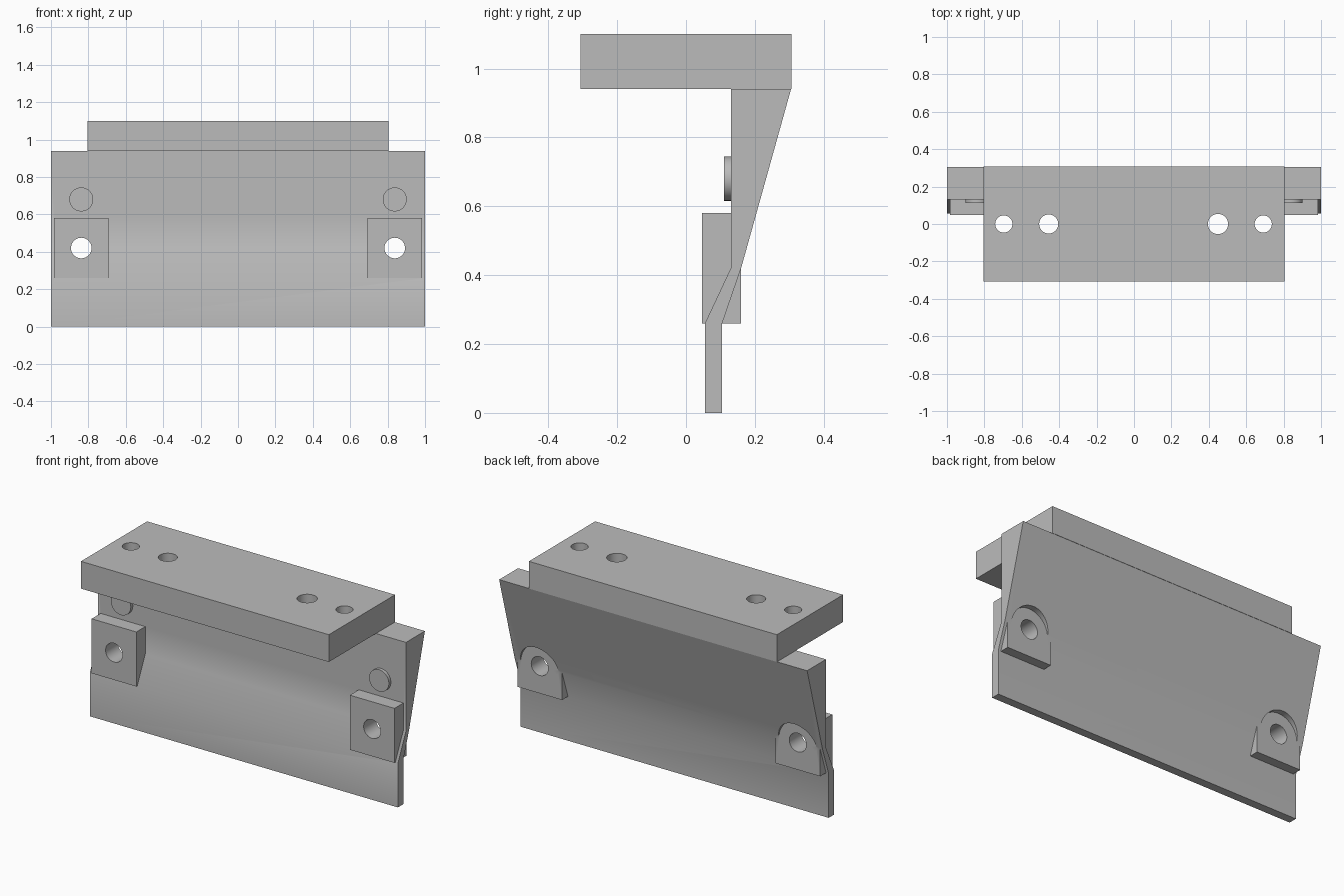
import bpy, bmesh, math
from mathutils import Matrix

cube = bpy.data.objects.get("Cube")
if cube:
    bpy.data.objects.remove(cube, do_unlink=True)

grey = bpy.data.materials.new("machined grey")
grey.use_nodes = True
COLOUR = (0.5, 0.5, 0.5, 1)
grey.diffuse_color = COLOUR
grey.node_tree.nodes["Principled BSDF"].inputs["Base Color"].default_value = COLOUR


def add_object(name, bm):
    bmesh.ops.recalc_face_normals(bm, faces=bm.faces)
    mesh = bpy.data.meshes.new(name)
    bm.to_mesh(mesh)
    bm.free()
    mesh.materials.append(grey)
    ob = bpy.data.objects.new(name, mesh)
    bpy.context.collection.objects.link(ob)
    return ob


def box(name, low, high):
    bm = bmesh.new()
    bmesh.ops.create_cube(bm, size=1)
    for v in bm.verts:
        v.co = [(a + b) / 2 + c * (b - a) for a, b, c in zip(low, high, v.co)]
    return add_object(name, bm)


def extrude_x(name, profile, half):
    """Sweep a (y, z) outline along x."""
    bm = bmesh.new()
    face = bm.faces.new([bm.verts.new((-half, y, z)) for y, z in profile])
    swept = bmesh.ops.extrude_face_region(bm, geom=[face])["geom"]
    moved = [g for g in swept if isinstance(g, bmesh.types.BMVert)]
    bmesh.ops.translate(bm, vec=(2 * half, 0, 0), verts=moved)
    return add_object(name, bm)


def cylinder(name, radius, centre, depth, along_y=True):
    bm = bmesh.new()
    bmesh.ops.create_cone(bm, cap_ends=True, segments=48, radius1=radius,
                          radius2=radius, depth=depth)
    turn = Matrix.Rotation(math.pi / 2, 4, 'X') if along_y else Matrix()
    bm.transform(Matrix.Translation(centre) @ turn)
    return add_object(name, bm)


def combine(target, tool, operation):
    mod = target.modifiers.new(operation.title(), 'BOOLEAN')
    mod.operation, mod.object, mod.solver = operation, tool, 'EXACT'
    bpy.context.view_layer.objects.active = target
    bpy.ops.object.modifier_apply(modifier=mod.name)
    bpy.data.objects.remove(tool, do_unlink=True)


def smooth(ob):
    bpy.ops.object.select_all(action='DESELECT')
    ob.select_set(True)
    bpy.context.view_layer.objects.active = ob
    bpy.ops.object.shade_smooth_by_angle(angle=math.radians(30))


# Tapered wall that thins towards a straight lower lip
wall = extrude_x("tapered_wall", [
    (0.305, 0.94), (0.16, 0.42), (0.105, 0.26), (0.105, 0),
    (0.055, 0), (0.055, 0.26), (0.13, 0.42), (0.13, 0.94)], 1)

# Bolt pads, each with a rounded spot face at the back and a through hole
for side in (-1, 1):
    x = side * 0.838
    combine(wall, box("pad", (x - 0.145, 0.047, 0.26), (x + 0.145, 0.16, 0.58)), 'UNION')
    combine(wall, cylinder("spot_face", 0.122, (x, 0.26, 0.42), 0.2), 'DIFFERENCE')
    combine(wall, cylinder("bolt_hole", 0.055, (x, 0.1, 0.42), 0.6), 'DIFFERENCE')
smooth(wall)

# Round locating buttons above the pads
for name, side in (("right_button", -1), ("left_button", 1)):
    smooth(cylinder(name, 0.064, (side * 0.838, 0.121, 0.68), 0.02))

# Top mounting plate with four vertical holes
plate = box("top_plate", (-0.805, -0.307, 0.94), (0.805, 0.307, 1.1))
for x, radius in ((-0.696, 0.046), (-0.456, 0.051), (0.449, 0.054), (0.691, 0.046)):
    combine(plate, cylinder("plate_hole", radius, (x, 0, 1.02), 0.4, False), 'DIFFERENCE')
smooth(plate)
